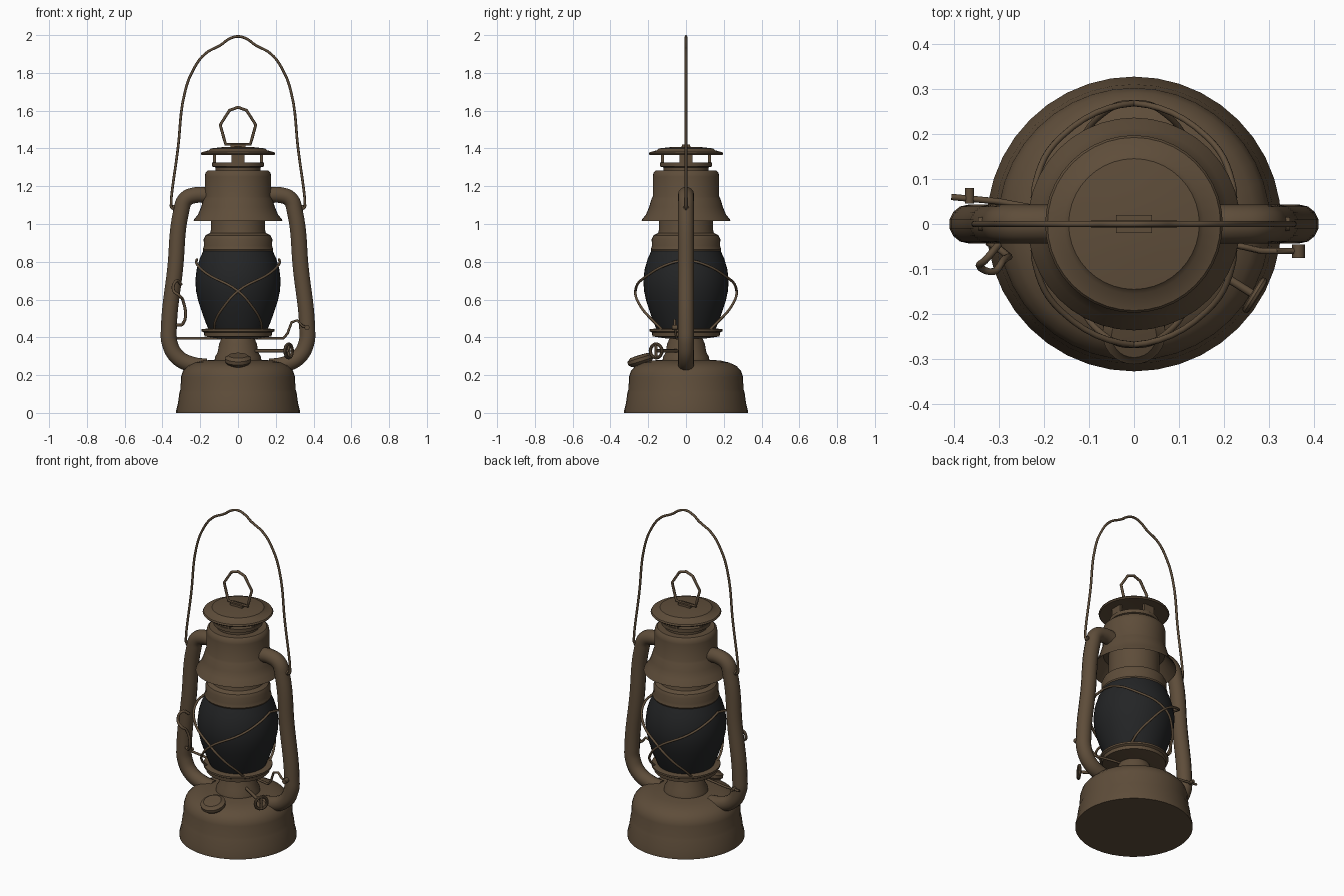
import bpy
import bmesh
from math import pi, sin, cos, radians
from mathutils import Vector

if "Cube" in bpy.data.objects:
    bpy.data.objects.remove(bpy.data.objects["Cube"], do_unlink=True)


def make_material(name, color):
    mat = bpy.data.materials.new(name)
    mat.use_nodes = True
    mat.diffuse_color = color
    mat.node_tree.nodes["Principled BSDF"].inputs["Base Color"].default_value = color
    return mat


BROWN = make_material("aged bronze", (0.112, 0.074, 0.042, 1))
BLACK = make_material("smoked glass", (0.017, 0.018, 0.019, 1))


def finish(obj, mat, angle=35):
    obj.data.materials.clear()
    obj.data.materials.append(mat)
    bpy.ops.object.select_all(action='DESELECT')
    obj.select_set(True)
    bpy.context.view_layer.objects.active = obj
    bpy.ops.object.shade_smooth_by_angle(angle=radians(angle))
    return obj


def lathe(name, profile, mat=BROWN, steps=40):
    """Spin a (radius, height) profile around z; end at radius 0 to close it."""
    bm = bmesh.new()
    verts = [bm.verts.new((r, 0, z)) for r, z in profile]
    edges = [bm.edges.new(pair) for pair in zip(verts, verts[1:])]
    bmesh.ops.spin(bm, geom=verts + edges, cent=(0, 0, 0), axis=(0, 0, 1),
                   angle=2 * pi, steps=steps, use_merge=True)
    bmesh.ops.remove_doubles(bm, verts=bm.verts, dist=0.0002)
    bmesh.ops.recalc_face_normals(bm, faces=bm.faces)
    mesh = bpy.data.meshes.new(name)
    bm.to_mesh(mesh)
    bm.free()
    obj = bpy.data.objects.new(name, mesh)
    bpy.context.collection.objects.link(obj)
    return finish(obj, mat)


def tube(name, points, radius, cyclic=False, handle='AUTO', sides=2, res=6):
    """Round bar along a path, turned into a mesh."""
    curve = bpy.data.curves.new(name, 'CURVE')
    curve.dimensions = '3D'
    curve.bevel_depth = radius
    curve.bevel_resolution = sides
    curve.resolution_u = res
    curve.use_fill_caps = True
    spline = curve.splines.new('BEZIER')
    spline.bezier_points.add(len(points) - 1)
    for bp, co in zip(spline.bezier_points, points):
        bp.co = co
        bp.handle_left_type = bp.handle_right_type = handle
    spline.use_cyclic_u = cyclic
    obj = bpy.data.objects.new(name, curve)
    bpy.context.collection.objects.link(obj)
    bpy.ops.object.select_all(action='DESELECT')
    obj.select_set(True)
    bpy.context.view_layer.objects.active = obj
    bpy.ops.object.convert(target='MESH')
    return finish(bpy.context.view_layer.objects.active, BROWN, 50)


def box(name, loc, size):
    bpy.ops.mesh.primitive_cube_add(size=1, location=loc)
    obj = bpy.context.object
    obj.name = name
    obj.scale = size
    return finish(obj, BROWN)


# Fuel tank
lathe("fuel_tank", [(0, 0), (0.327, 0), (0.327, 0.015), (0.318, 0.05), (0.31, 0.11),
                    (0.304, 0.125), (0.302, 0.19), (0.292, 0.222), (0.268, 0.248),
                    (0.23, 0.266), (0.18, 0.278), (0, 0.285)])

# Burner neck and the dish that carries the globe
lathe("burner_neck", [(0, 0.27), (0.125, 0.27), (0.122, 0.295), (0.108, 0.32),
                      (0.1, 0.365), (0.085, 0.4), (0, 0.4)])
lathe("globe_dish", [(0, 0.395), (0.11, 0.395), (0.178, 0.405), (0.18, 0.425),
                     (0.192, 0.432), (0.192, 0.443), (0.15, 0.448), (0, 0.448)])

# Glass globe
lathe("glass_globe", [(0, 0.44), (0.155, 0.44), (0.17, 0.475), (0.19, 0.53), (0.21, 0.59),
                      (0.222, 0.645), (0.226, 0.7), (0.219, 0.76), (0.203, 0.815),
                      (0.182, 0.862), (0, 0.862)], BLACK)

# Chimney collar and flared hood
lathe("chimney_collar", [(0, 0.855), (0.183, 0.855), (0.187, 0.865), (0.18, 0.885),
                         (0.182, 0.92), (0.172, 0.94), (0.148, 0.952), (0.143, 0.97),
                         (0.143, 1.1), (0, 1.1)])
lathe("hood", [(0.143, 1.1), (0.17, 1.1), (0.228, 1.02), (0.236, 1.015), (0.232, 1.025),
               (0.212, 1.05), (0.195, 1.09), (0.182, 1.135), (0.176, 1.145), (0.176, 1.25),
               (0.172, 1.272), (0.16, 1.284), (0, 1.286)])

# Open vent with four posts under the cap
lathe("vent_cup", [(0, 1.28), (0.12, 1.28), (0.12, 1.3), (0.138, 1.305),
                   (0.138, 1.326), (0, 1.326)])
for i in range(4):
    a = i * pi / 2
    post = box("vent_post", (0.124 * cos(a), 0.124 * sin(a), 1.35), (0.016, 0.07, 0.07))
    post.rotation_euler.z = a
lathe("vent_cap", [(0, 1.37), (0.14, 1.37), (0.192, 1.365), (0.197, 1.372), (0.192, 1.38),
                   (0.155, 1.39), (0.145, 1.4), (0.08, 1.407), (0, 1.41)])

# Cap lifting ring and its clip
box("ring_clip", (0, 0, 1.412), (0.08, 0.04, 0.02))
half = [(0.065, 1.422), (0.075, 1.455), (0.094, 1.525), (0.045, 1.602)]
ring = [(x, 0, z) for x, z in half] + [(0, 0, 1.618)]
ring += [(-x, 0, z) for x, z in reversed(half)]
tube("cap_ring", ring, 0.008, cyclic=True, handle='VECTOR')

# Carrying bail
half = [(0.325, 1.082), (0.35, 1.085), (0.354, 1.11), (0.318, 1.4), (0.283, 1.69),
        (0.24, 1.81), (0.175, 1.9), (0.088, 1.95), (0.05, 1.978)]
bail = [(-x, 0, z) for x, z in half] + [(0, 0, 1.993)]
bail += [(x, 0, z) for x, z in reversed(half)]
tube("bail_handle", bail, 0.007)

# Side air tubes with bail ears
for side, word in ((1, "left"), (-1, "right")):
    path = [(0.14, 1.15), (0.23, 1.152), (0.278, 1.13), (0.3, 1.07), (0.333, 0.76),
            (0.366, 0.45), (0.362, 0.37), (0.32, 0.295), (0.24, 0.255), (0.17, 0.245)]
    tube(word + "_air_tube", [(side * x, 0, z) for x, z in path], 0.043, sides=5, res=8)
    tube(word + "_bail_ear", [(side * 0.29, 0, 1.09), (side * 0.345, 0, 1.085)], 0.016)

# Crossed guard wires, front and back
wire = [(0, 0.218, 0.812), (22, 0.236, 0.79), (50, 0.252, 0.735), (90, 0.268, 0.645),
        (108, 0.25, 0.56), (125, 0.21, 0.485), (135, 0.178, 0.44)]
for face, word in ((-1, "front"), (1, "back")):
    for side in (1, -1):
        tube(word + "_guard_wire",
             [(side * r * cos(radians(a)), face * r * sin(radians(a)), z) for a, r, z in wire],
             0.007)

# Globe lifting rod with its bent lever
tube("lift_rod", [(-0.405, 0.06, 0.4), (-0.3, 0.05, 0.395), (0.24, -0.05, 0.395),
                  (0.262, -0.055, 0.42), (0.284, -0.06, 0.48), (0.315, -0.06, 0.49),
                  (0.34, -0.06, 0.46), (0.37, -0.06, 0.452)], 0.007, handle='VECTOR')
tube("lever_knob", [(0.365, -0.045, 0.452), (0.365, -0.075, 0.452)], 0.014)
tube("rod_stop", [(-0.365, 0.045, 0.4), (-0.365, 0.08, 0.4)], 0.01)

# Wire latch beside the right tube
tube("globe_latch", [(-0.3, -0.045, 0.68), (-0.325, -0.075, 0.7), (-0.342, -0.095, 0.65),
                     (-0.31, -0.105, 0.62), (-0.293, -0.085, 0.6), (-0.293, -0.06, 0.47),
                     (-0.325, -0.04, 0.465)], 0.008)

# Wick winder: shaft with a ring key
axis = Vector((0.85, -0.53, 0)).normalized()
hub = Vector((0.268, -0.158, 0.328))
tube("winder_shaft", [hub - axis * 0.22, hub + axis * 0.005], 0.009)
bpy.ops.mesh.primitive_torus_add(location=hub, major_radius=0.036, minor_radius=0.009,
                                 major_segments=24, minor_segments=8,
                                 rotation=axis.to_track_quat('Z', 'Y').to_euler())
winder = bpy.context.object
winder.name = "winder_key"
finish(winder, BROWN)
tube("winder_bar", [hub - Vector((0, 0, 0.036)), hub + Vector((0, 0, 0.036))], 0.008)

# Tilted filler cap
filler = lathe("filler_cap", [(0, -0.07), (0.048, -0.07), (0.045, -0.03), (0.06, -0.022),
                              (0.07, -0.01), (0.07, 0.008), (0.058, 0.014), (0.05, 0.022),
                              (0, 0.024)], steps=28)
filler.location = (0, -0.242, 0.283)
filler.rotation_euler.x = radians(17)
